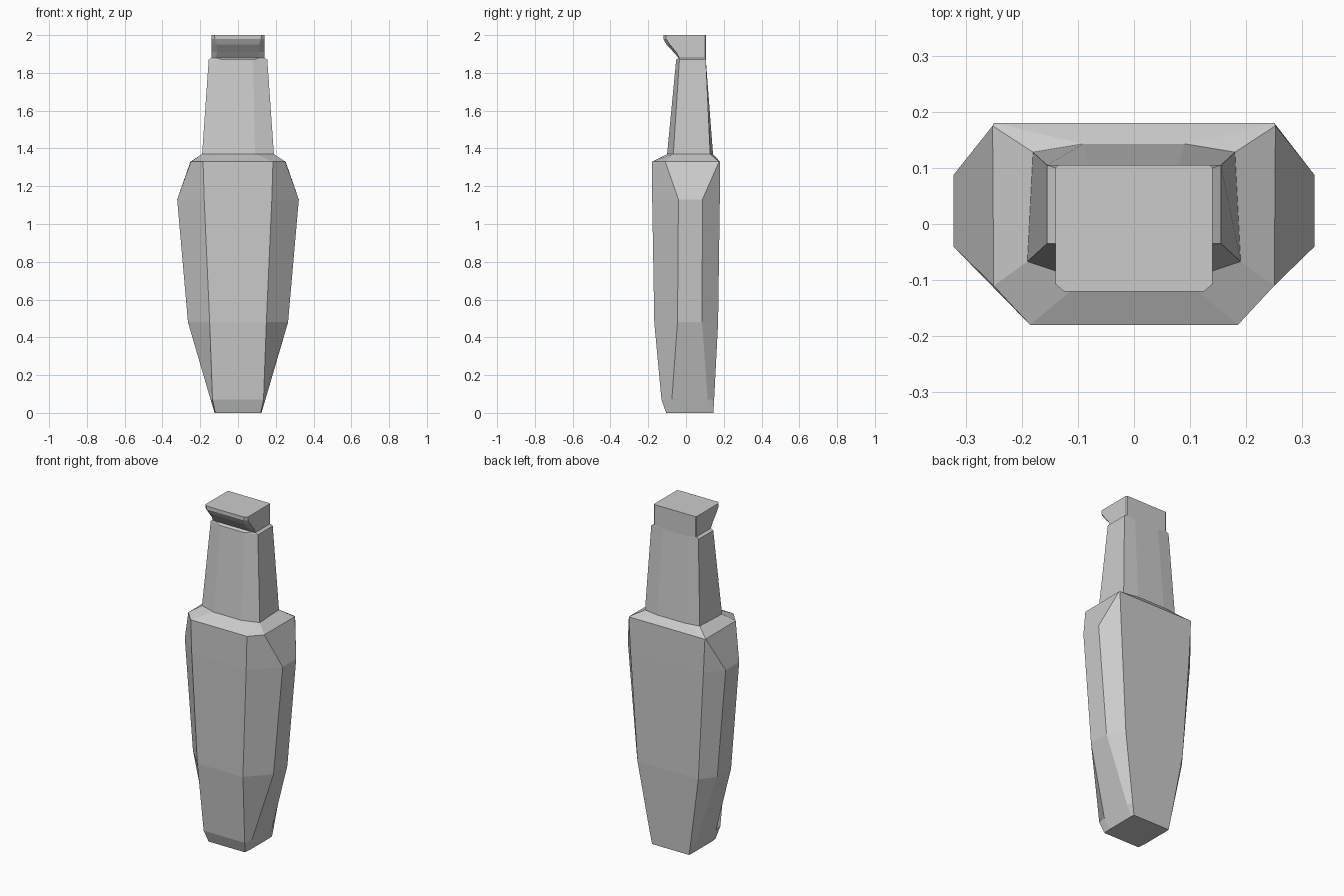
import bpy, bmesh


def loft(name, rings, cap_bottom=False, cap_top=False):
    """Skin mirrored cross-sections; each ring is (z, right-half points front to back)."""
    bm = bmesh.new()
    loops = []
    for z, half in rings:
        pts = half + [(-x, y) for x, y in reversed(half)]
        loops.append([bm.verts.new((x, y, z)) for x, y in pts])
    n = len(loops[0])
    for a, b in zip(loops, loops[1:]):
        for i in range(n):
            j = (i + 1) % n
            bm.faces.new((a[i], a[j], b[j], b[i]))
    if cap_bottom:
        bm.faces.new(loops[0][::-1])
    if cap_top:
        bm.faces.new(loops[-1])
    me = bpy.data.meshes.new(name)
    bm.to_mesh(me)
    bm.free()
    ob = bpy.data.objects.new(name, me)
    bpy.context.collection.objects.link(ob)
    return ob


# Shared joints between the parts
neck_base = (1.37, [(0.09, -0.10), (0.19, -0.067), (0.18, 0.128), (0.09, 0.143)])
head_base = (1.88, [(0.12, -0.04), (0.14, -0.035), (0.14, 0.10), (0.135, 0.105)])

# Faceted tapering body with sloped shoulders
loft("body", [
    (0.00, [(0.12, -0.105), (0.124, -0.06), (0.124, 0.12), (0.122, 0.145)]),
    (0.07, [(0.135, -0.13), (0.145, -0.075), (0.145, 0.115), (0.134, 0.149)]),
    (0.48, [(0.15, -0.168), (0.265, -0.045), (0.265, 0.085), (0.20, 0.17)]),
    (1.13, [(0.179, -0.179), (0.322, -0.04), (0.322, 0.087), (0.24, 0.179)]),
    (1.33, [(0.185, -0.18), (0.25, -0.11), (0.252, 0.175), (0.25, 0.18)]),
    neck_base,
], cap_bottom=True)

# Tapering neck with a narrow ledge under the head
loft("neck", [
    neck_base,
    (1.87, [(0.08, -0.052), (0.155, -0.035), (0.155, 0.105), (0.08, 0.105)]),
    head_base,
])

# Block head whose front flares forward into a lip
loft("head", [
    head_base,
    (1.91, [(0.11, -0.066), (0.14, -0.052), (0.14, 0.10), (0.135, 0.105)]),
    (1.95, [(0.11, -0.103), (0.14, -0.085), (0.14, 0.10), (0.135, 0.105)]),
    (1.98, [(0.122, -0.12), (0.14, -0.105), (0.14, 0.10), (0.135, 0.105)]),
    (2.00, [(0.125, -0.12), (0.14, -0.107), (0.14, 0.10), (0.135, 0.105)]),
], cap_top=True)
